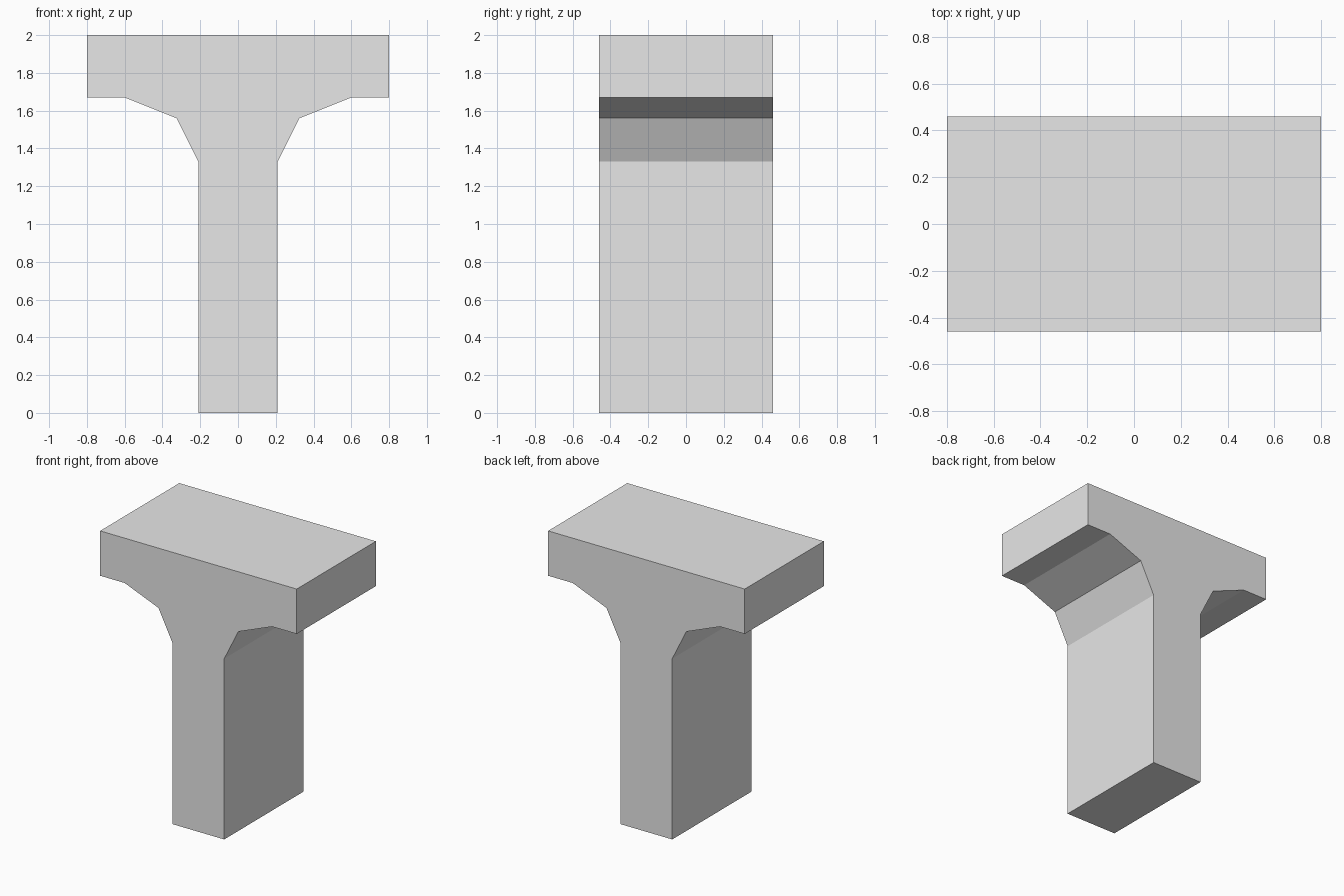
import bpy
import bmesh

cube = bpy.data.objects.get("Cube")
if cube:
    bpy.data.objects.remove(cube, do_unlink=True)

# Plain grey for the whole pier
grey = bpy.data.materials.new("light_grey")
grey.use_nodes = True
colour = (0.8, 0.8, 0.8, 1)
grey.diffuse_color = colour
grey.node_tree.nodes["Principled BSDF"].inputs["Base Color"].default_value = colour

# Half outline of the T: stem, two-step haunch, then the cap
HALF_DEPTH = 0.46
half = [(0.21, 0), (0.21, 1.33), (0.325, 1.56), (0.6, 1.67), (0.8, 1.67), (0.8, 2)]
outline = half + [(-x, z) for x, z in reversed(half)]

# Extrude the mirrored outline from front to back
bm = bmesh.new()
front = bm.faces.new([bm.verts.new((x, -HALF_DEPTH, z)) for x, z in outline])
extruded = bmesh.ops.extrude_face_region(bm, geom=[front], use_keep_orig=True)
back = [v for v in extruded["geom"] if isinstance(v, bmesh.types.BMVert)]
bmesh.ops.translate(bm, verts=back, vec=(0, 2 * HALF_DEPTH, 0))
bmesh.ops.recalc_face_normals(bm, faces=bm.faces)

mesh = bpy.data.meshes.new("t_shaped_pier")
bm.to_mesh(mesh)
bm.free()
mesh.materials.append(grey)
pier = bpy.data.objects.new("t_shaped_pier", mesh)
bpy.context.collection.objects.link(pier)
